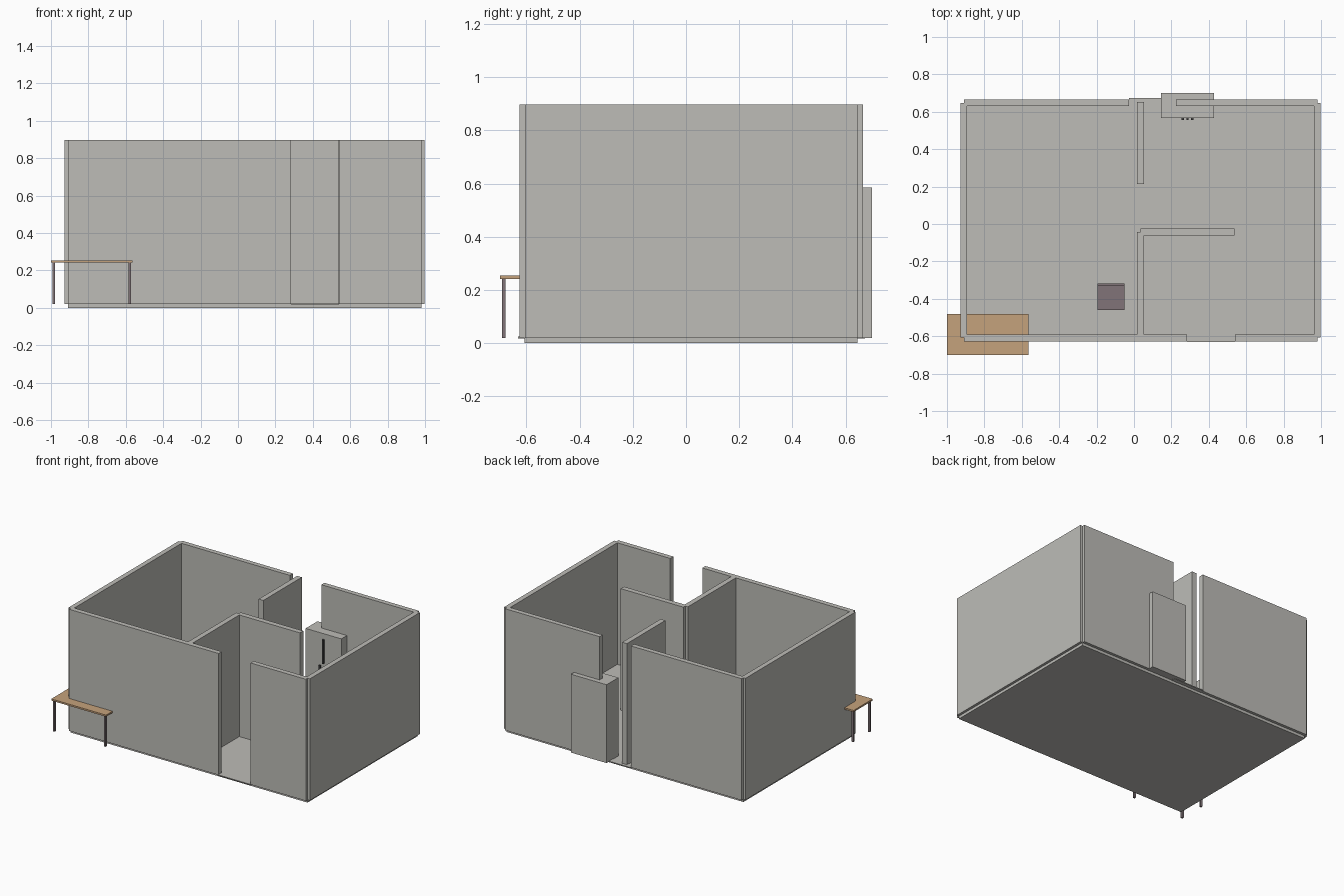
import bpy, bmesh

if "Cube" in bpy.data.objects:
    bpy.data.objects.remove(bpy.data.objects["Cube"])


def material(name, rgb):
    m = bpy.data.materials.new(name)
    m.diffuse_color = (*rgb, 1)
    m.use_nodes = True
    m.node_tree.nodes["Principled BSDF"].inputs["Base Color"].default_value = m.diffuse_color
    return m


plaster = material("warm_grey", (0.51, 0.505, 0.475))
wood = material("tan_wood", (0.56, 0.36, 0.20))
mauve = material("mauve_grey", (0.22, 0.175, 0.19))
dark = material("dark_grey", (0.06, 0.06, 0.06))


def box(name, x0, x1, y0, y1, z0, z1, mat):
    """Axis-aligned box from its limits."""
    bm = bmesh.new()
    bmesh.ops.create_cube(bm, size=1)
    for v in bm.verts:
        v.co = ((x0 + x1) / 2 + v.co.x * (x1 - x0),
                (y0 + y1) / 2 + v.co.y * (y1 - y0),
                (z0 + z1) / 2 + v.co.z * (z1 - z0))
    me = bpy.data.meshes.new(name)
    bm.to_mesh(me)
    bm.free()
    me.materials.append(mat)
    ob = bpy.data.objects.new(name, me)
    bpy.context.collection.objects.link(ob)
    return ob


def legs(name, x0, x1, y0, y1, z0, z1, t, mat):
    """Four square legs inside a rectangle."""
    for i, x in enumerate((x0, x1 - t)):
        for j, y in enumerate((y0, y1 - t)):
            box(f"{name}_{i * 2 + j + 1}", x, x + t, y, y + t, z0, z1, mat)


FLOOR, TOP = 0.02, 0.897

# Floor slab
box("floor", -0.91, 0.98, -0.607, 0.645, 0, FLOOR, plaster)

# Walls: x0, x1, y0, y1
walls = {
    "left_wall": (-0.927, -0.892, -0.606, 0.647),
    "right_wall": (0.962, 0.998, -0.606, 0.647),
    "back_wall_left": (-0.91, -0.027, 0.630, 0.665),
    "back_wall_right": (0.224, 0.98, 0.630, 0.665),
    "front_wall_left": (-0.91, 0.284, -0.627, -0.591),
    "front_wall_right": (0.54, 0.98, -0.627, -0.591),
    "partition_back": (0.016, 0.053, 0.213, 0.651),
    "partition_front": (0.016, 0.053, -0.591, -0.043),
    "partition_cross": (0.036, 0.537, -0.061, -0.023),
}
for name, (x0, x1, y0, y1) in walls.items():
    box(name, x0, x1, y0, y1, FLOOR, TOP, plaster)

# Door thresholds
box("front_threshold", 0.284, 0.54, -0.632, -0.591, 0.018, 0.024, plaster)
box("back_threshold", -0.027, 0.224, 0.630, 0.673, 0.018, 0.024, plaster)

# Cupboard with one upper and two lower handles
box("cupboard", 0.144, 0.428, 0.566, 0.70, FLOOR, 0.585, plaster)
for name, x, z0, z1 in (("upper_handle", 0.286, 0.37, 0.545),
                        ("lower_handle_left", 0.26, 0.18, 0.353),
                        ("lower_handle_right", 0.312, 0.18, 0.353)):
    box(name, x - 0.006, x + 0.006, 0.555, 0.567, z0, z1, dark)

# Table
box("table_top", -1.0, -0.563, -0.70, -0.482, 0.242, 0.254, wood)
legs("table_leg", -0.992, -0.571, -0.692, -0.49, FLOOR, 0.242, 0.014, mauve)

# Chair
box("chair_seat", -0.195, -0.052, -0.461, -0.317, 0.14, 0.154, mauve)
box("chair_back", -0.195, -0.052, -0.329, -0.317, 0.154, 0.30, mauve)
legs("chair_leg", -0.193, -0.054, -0.459, -0.319, FLOOR, 0.14, 0.012, mauve)
